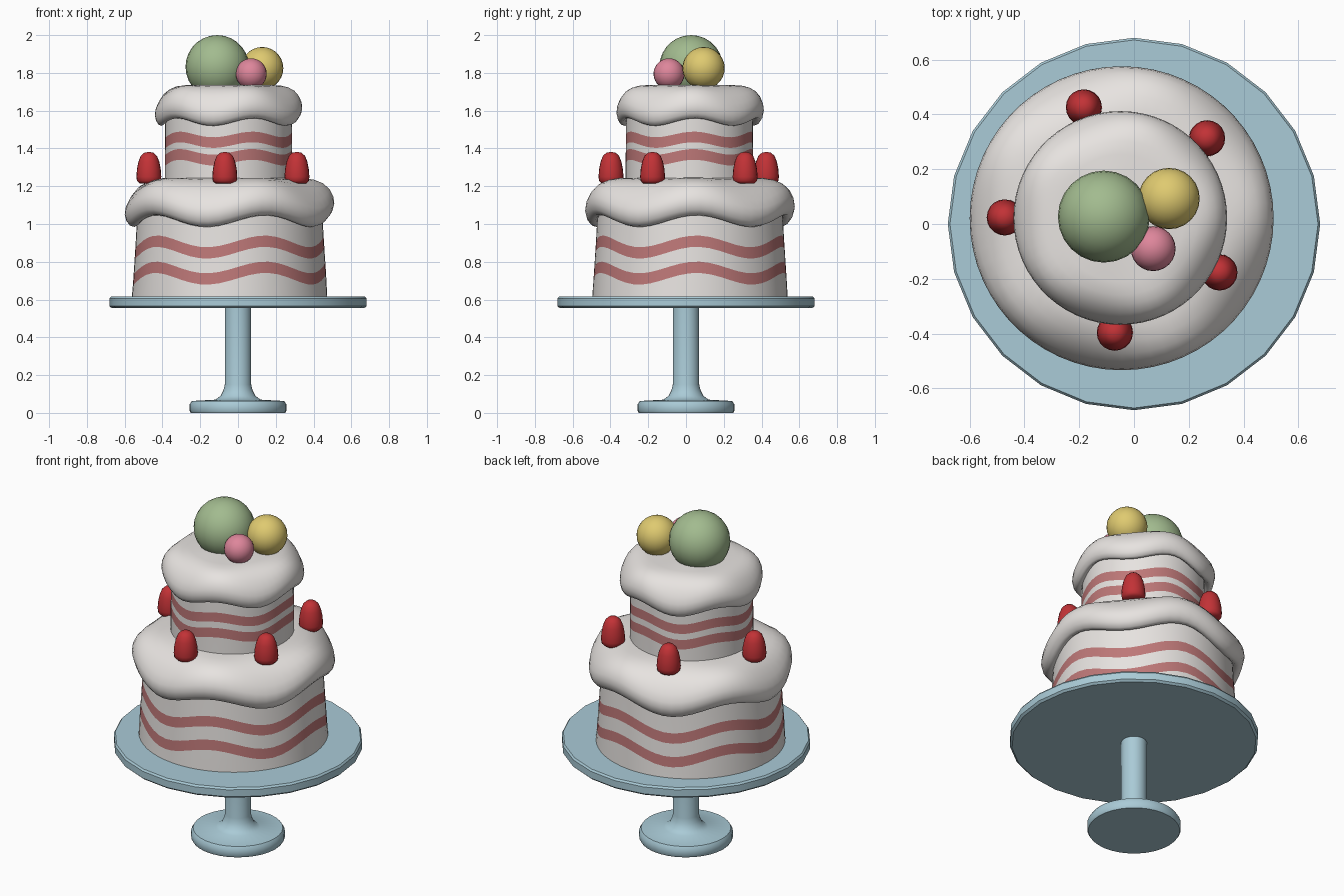
import bpy, bmesh, math

if "Cube" in bpy.data.objects:
    bpy.data.objects.remove(bpy.data.objects["Cube"])

def srgb(r, g, b):
    lin = lambda c: c / 12.92 if c <= 0.04045 else ((c + 0.055) / 1.055) ** 2.4
    return tuple(lin(v / 255) for v in (r, g, b)) + (1.0,)

def material(name, *rgb):
    m = bpy.data.materials.new(name)
    m.diffuse_color = srgb(*rgb)
    m.use_nodes = True
    m.node_tree.nodes["Principled BSDF"].inputs["Base Color"].default_value = m.diffuse_color
    return m

BLUE = material("pale_blue", 170, 203, 215)
CREAM = material("cream_white", 232, 228, 225)
ROSE = material("dusty_rose", 190, 120, 120)
RED = material("berry_red", 194, 50, 54)
GREEN = material("soft_green", 162, 187, 143)
YELLOW = material("soft_yellow", 223, 202, 112)
PINK = material("soft_pink", 222, 134, 155)

def finish(bm, name, mats, angle=40):
    bmesh.ops.recalc_face_normals(bm, faces=bm.faces)
    me = bpy.data.meshes.new(name)
    bm.to_mesh(me)
    bm.free()
    for m in mats:
        me.materials.append(m)
    me.shade_smooth()
    me.set_sharp_from_angle(angle=math.radians(angle))
    ob = bpy.data.objects.new(name, me)
    bpy.context.collection.objects.link(ob)
    return ob

def lathe(name, profile, mats, centre=(0, 0), segs=24, amp=0.0, bands=(), angle=40):
    """Revolve (radius, z[, wave weight]); amp adds five waves round the rim;
    bands lists the profile rows that take the second material."""
    bm = bmesh.new()
    rings = []
    for p in profile:
        r, z, w = (*p, 0)[:3]
        if r == 0:
            rings.append([bm.verts.new((*centre, z))] * segs)
            continue
        ring = []
        for i in range(segs):
            a = 2 * math.pi * i / segs
            dz = amp * w * math.cos(5 * (a - math.radians(4)))
            ring.append(bm.verts.new((centre[0] + r * math.cos(a),
                                      centre[1] + r * math.sin(a), z + dz)))
        rings.append(ring)
    for k in range(len(rings) - 1):
        a, b = rings[k], rings[k + 1]
        for i in range(segs):
            j = (i + 1) % segs
            vs = list(dict.fromkeys((a[i], a[j], b[j], b[i])))
            f = bm.faces.new(vs)
            f.material_index = 1 if k in bands else 0
    return finish(bm, name, mats, angle)

def ball(name, loc, r, mat):
    bm = bmesh.new()
    bmesh.ops.create_uvsphere(bm, u_segments=24, v_segments=14, radius=r)
    bmesh.ops.translate(bm, verts=bm.verts, vec=loc)
    finish(bm, name, [mat])

# Stand: foot with flared stem, and the plate
lathe("stand_foot_and_stem", [(0, 0), (0.25, 0), (0.256, 0.01), (0.256, 0.045), (0.245, 0.063),
      (0.12, 0.07), (0.092, 0.09), (0.077, 0.12), (0.07, 0.15), (0.07, 0.57)], [BLUE], segs=32)
lathe("stand_plate", [(0, 0.554), (0.668, 0.554), (0.68, 0.565), (0.68, 0.606),
      (0.672, 0.617), (0, 0.617)], [BLUE], segs=24, angle=30)

# Striped cake tiers
C = (-0.045, 0.021)
lathe("lower_tier", [(0.518, 0.605), (0.511, 0.71, 1), (0.507, 0.77, 1), (0.502, 0.848, 1),
      (0.498, 0.908, 1), (0.488, 1.09, 1), (0, 1.1)], [CREAM, ROSE], C, 60, 0.031, (1, 3))
C2 = (-0.05, 0.018)
lathe("upper_tier", [(0.338, 1.22), (0.337, 1.325, 1), (0.337, 1.382, 1), (0.336, 1.418, 1),
      (0.336, 1.474, 1), (0.335, 1.6, 1), (0, 1.62)], [CREAM, ROSE], C2, 60, 0.015, (1, 3))

# Dripping icing on both tiers (the upper one is a scaled copy of the profile)
icing = [(0, 1.245, 0), (0.33, 1.245, 0), (0.40, 1.238, 0.15), (0.45, 1.222, 0.4),
         (0.495, 1.195, 0.7), (0.53, 1.155, 1), (0.55, 1.115, 1), (0.555, 1.08, 1),
         (0.546, 1.045, 1), (0.527, 1.021, 1), (0.505, 1.015, 1), (0.475, 1.035, 1)]
lathe("lower_icing", icing, [CREAM], C, 60, 0.031, angle=80)
lathe("upper_icing", [(r * 0.703, 1.735 - (1.245 - z) * 0.85, w) for r, z, w in icing],
      [CREAM], (-0.05, 0.022), 60, 0.02, angle=80)

# Strawberries on the lower icing
berry = [(0, 1.215), (0.05, 1.215), (0.063, 1.228), (0.066, 1.25), (0.063, 1.29), (0.055, 1.33),
         (0.043, 1.36), (0.025, 1.377), (0, 1.382)]
spots = [(-0.183, 0.426), (0.267, 0.313), (0.312, -0.177), (-0.07, -0.397), (-0.472, 0.024)]
for n, spot in enumerate(spots):
    lathe(f"strawberry_{n + 1}", berry, [RED], spot, 20, angle=60)

# Balls on top
ball("green_ball", (-0.11, 0.027, 1.832), 0.168, GREEN)
ball("yellow_ball", (0.128, 0.093, 1.825), 0.112, YELLOW)
ball("pink_ball", (0.07, -0.09, 1.795), 0.082, PINK)
